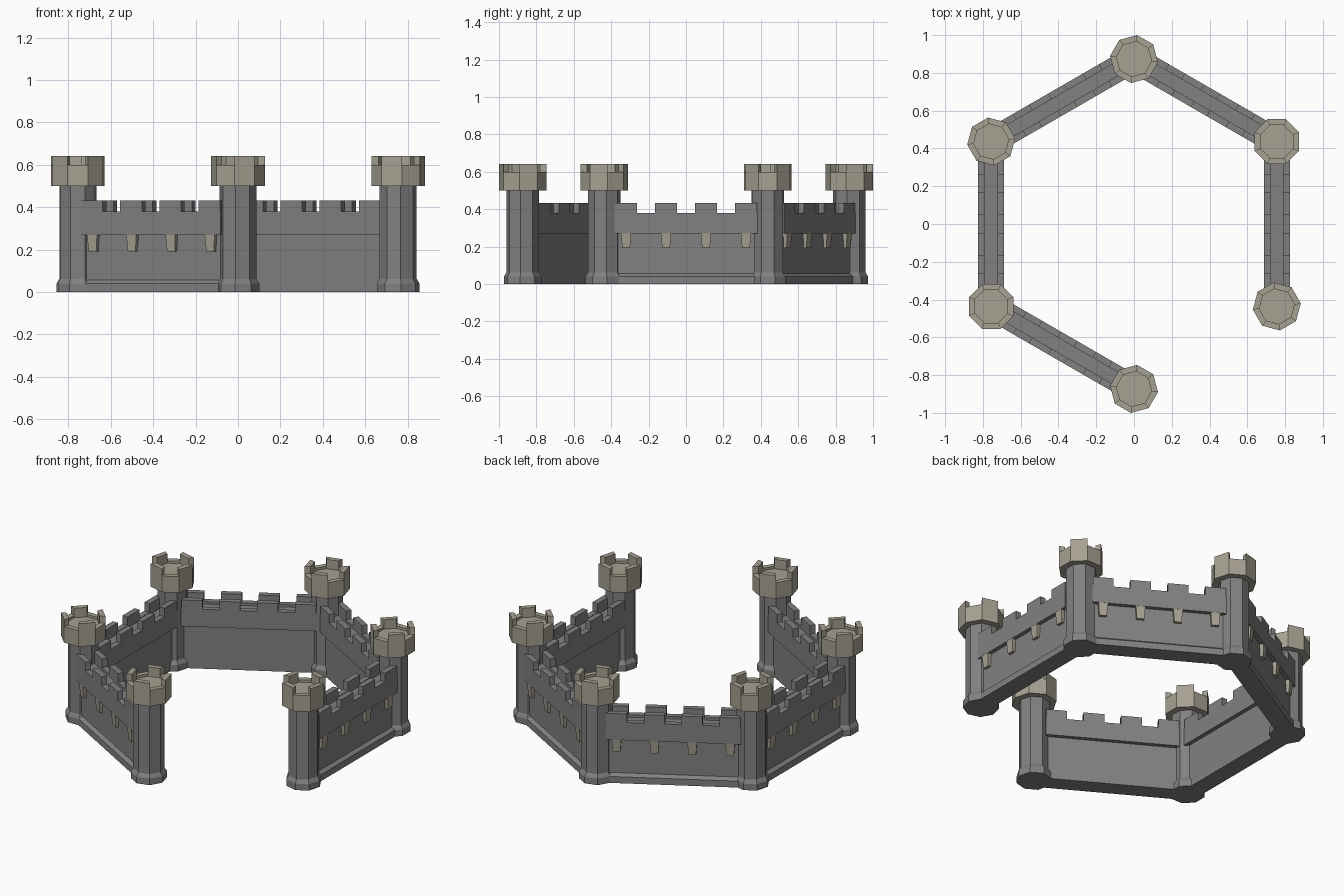
import bpy, bmesh
from math import sin, cos, radians, pi

if "Cube" in bpy.data.objects:
    bpy.data.objects.remove(bpy.data.objects["Cube"])


def material(name, rgb):
    m = bpy.data.materials.new(name)
    m.diffuse_color = (*rgb, 1)
    m.use_nodes = True
    m.node_tree.nodes["Principled BSDF"].inputs["Base Color"].default_value = m.diffuse_color
    return m


GREY = material("grey stone", (0.22, 0.22, 0.22))
BEIGE = material("beige stone", (0.38, 0.355, 0.285))

HEX_R = 0.873                       # centre of model to tower centres
APOTHEM = HEX_R * cos(radians(30))  # centre of model to wall centres
HALF = 0.382                        # half wall length


def finish(bm, name, mat, angle, radius, spin):
    """Turn a bmesh into an object placed at a polar position around the yard."""
    bmesh.ops.recalc_face_normals(bm, faces=bm.faces)
    me = bpy.data.meshes.new(name)
    bm.to_mesh(me)
    bm.free()
    me.materials.append(mat)
    ob = bpy.data.objects.new(name, me)
    a = radians(angle)
    ob.location = (radius * cos(a), radius * sin(a), 0)
    ob.rotation_euler = (0, 0, radians(spin))
    bpy.context.collection.objects.link(ob)


def octagon(bm, r, z):
    return [bm.verts.new((r * cos(pi / 8 + i * pi / 4), r * sin(pi / 8 + i * pi / 4), z))
            for i in range(8)]


def loft(bm, rings):
    """Closed octagonal solid through (radius, height) rings."""
    loops = [octagon(bm, r, z) for r, z in rings]
    for a, b in zip(loops, loops[1:]):
        for i in range(8):
            j = (i + 1) % 8
            bm.faces.new((a[i], a[j], b[j], b[i]))
    bm.faces.new(loops[0][::-1])
    bm.faces.new(loops[-1])


def prism(bm, a, b):
    """Closed solid between two matching point loops."""
    va = [bm.verts.new(p) for p in a]
    vb = [bm.verts.new(p) for p in b]
    n = len(va)
    for i in range(n):
        j = (i + 1) % n
        bm.faces.new((va[i], va[j], vb[j], vb[i]))
    bm.faces.new(va[::-1])
    bm.faces.new(vb)


def box(bm, x0, x1, y0, y1, z0, z1):
    prism(bm, [(x0, y0, z0), (x1, y0, z0), (x1, y1, z0), (x0, y1, z0)],
          [(x0, y0, z1), (x1, y0, z1), (x1, y1, z1), (x0, y1, z1)])


def tower(k):
    angle, spin = 30 + 60 * k, 60 * k
    # shaft with flared foot
    bm = bmesh.new()
    loft(bm, [(0.102, 0), (0.102, 0.04), (0.088, 0.062), (0.088, 0.505)])
    finish(bm, "tower_shaft", GREY, angle, HEX_R, spin)
    # crown with sunken floor and merlons on every second side
    bm = bmesh.new()
    ro, ri, rim, top = 0.128, 0.094, 0.6, 0.643
    loft(bm, [(ro, 0.5), (ro, rim), (ri, rim), (ri, 0.585)])
    for q in range(4):
        a0 = pi / 8 + q * pi / 2
        a1 = a0 + pi / 4
        foot = [(r * cos(a), r * sin(a)) for r, a in ((ri, a0), (ro, a0), (ro, a1), (ri, a1))]
        prism(bm, [(x, y, rim) for x, y in foot], [(x, y, top) for x, y in foot])
    finish(bm, "tower_crown", BEIGE, angle, HEX_R, spin)


def wall(angle):
    spin = angle - 90               # local +y points outward
    w, t, inner = 0.069, 0.044, 0.034
    # wall body: outer plinth, recessed middle, overhanging band, sunken walkway
    profile = [(-t, 0), (0.064, 0), (0.064, 0.04), (t, 0.056), (t, 0.27), (w, 0.27),
               (w, 0.38), (inner, 0.38), (inner, 0.365), (-inner, 0.365),
               (-inner, 0.38), (-w, 0.38), (-w, 0.27), (-t, 0.27)]
    bm = bmesh.new()
    prism(bm, [(-HALF, y, z) for y, z in profile], [(HALF, y, z) for y, z in profile])
    # merlons along both edges
    centres = [(i - 1.5) * 0.2135 for i in range(4)]
    for c in centres:
        x0, x1 = max(c - 0.059, -HALF), min(c + 0.059, HALF)
        box(bm, x0, x1, inner, w, 0.38, 0.433)
        box(bm, x0, x1, -w, -inner, 0.38, 0.433)
    finish(bm, "wall", GREY, angle, APOTHEM, spin)
    # tapered corbels under the outer band
    bm = bmesh.new()
    for c in centres:
        def ring(h, y, z):
            return [(c - h, t - 0.01, z), (c + h, t - 0.01, z), (c + h, y, z), (c - h, y, z)]
        prism(bm, ring(0.021, 0.062, 0.192), ring(0.027, 0.068, 0.27))
    finish(bm, "wall_corbels", BEIGE, angle, APOTHEM, spin)


for k in range(6):
    tower(k)
for a in (0, 60, 120, 180, 240):    # the front right side stays open
    wall(a)
